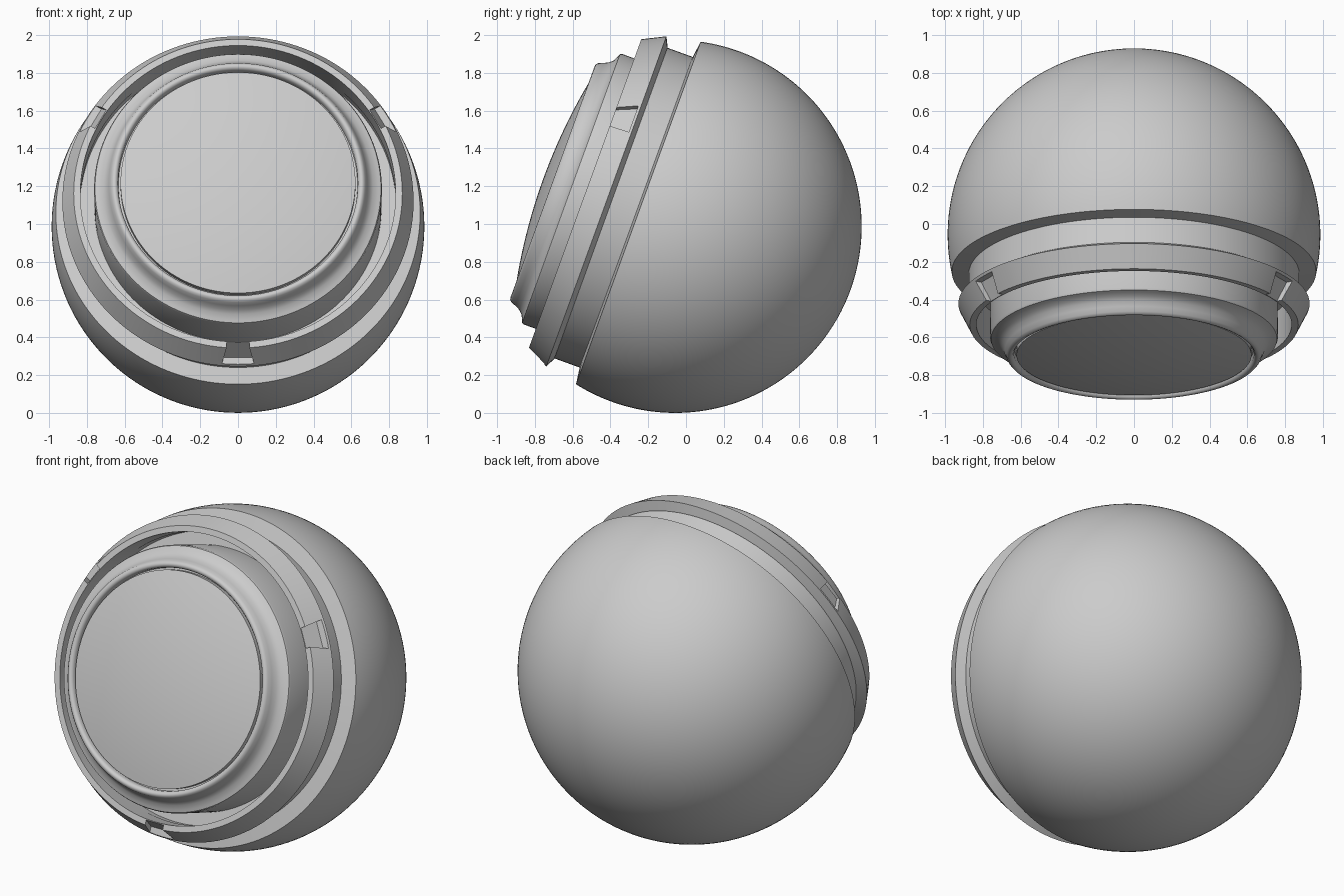
import bpy, bmesh
from math import pi, sin, cos, asin, sqrt, radians
from mathutils import Matrix, Vector

if "Cube" in bpy.data.objects:
    bpy.data.objects.remove(bpy.data.objects["Cube"])

R = 0.987                      # ball radius
SEG = 144
# Everything is turned around one axis, tilted 20 degrees up from the front
FRAME = Matrix.Translation((0, -0.057, R)) @ Matrix.Rotation(radians(70), 4, 'X')


def make_object(name, bm, angle=25):
    bmesh.ops.recalc_face_normals(bm, faces=bm.faces)
    me = bpy.data.meshes.new(name)
    bm.to_mesh(me)
    bm.free()
    ob = bpy.data.objects.new(name, me)
    bpy.context.collection.objects.link(ob)
    ob.matrix_world = FRAME
    smooth(ob, angle)
    return ob


def smooth(ob, angle=25):
    bpy.ops.object.select_all(action='DESELECT')
    ob.select_set(True)
    bpy.context.view_layer.objects.active = ob
    bpy.ops.object.shade_smooth_by_angle(angle=radians(angle))


def lathe(name, profile, closed=False, angle=25):
    """Revolve (radius, height) points around the local Z axis."""
    bm = bmesh.new()
    rings = []
    for r, u in profile:
        if r < 1e-6:
            rings.append([bm.verts.new((0, 0, u))] * SEG)
        else:
            rings.append([bm.verts.new((r * cos(2 * pi * i / SEG), r * sin(2 * pi * i / SEG), u))
                          for i in range(SEG)])
    pairs = list(zip(rings, rings[1:]))
    if closed:
        pairs.append((rings[-1], rings[0]))
    for a, b in pairs:
        for i in range(SEG):
            j = (i + 1) % SEG
            quad = list(dict.fromkeys((a[i], a[j], b[j], b[i])))
            bm.faces.new(quad)
    return make_object(name, bm, angle)


# Ball with its flat front rim, the neck and the groove floor
cut = asin(0.208 / R)
arc = [(R * cos(t), R * sin(t)) for t in
       (-pi / 2 + (cut + pi / 2) * k / 56 for k in range(57))]
arc[0] = (0, -R)
lathe("ball_body", arc + [(0.875, 0.22), (0.875, 0.372), (0.837, 0.372), (0.837, 0.30), (0, 0.30)])

# Outer ring standing on the neck
ring = lathe("outer_ring", [(0.835, 0.362), (0.878, 0.362), (0.930, 0.388),
                            (0.870, 0.508), (0.835, 0.508)], closed=True)

# Three tapered notches cut into the ring
for deg in (-90, 30, 150):
    bm = bmesh.new()
    corners = []
    for u, w, floor in ((0.402, 0.085, 0.884), (0.53, 0.055, 0.830)):
        corners.append([bm.verts.new(Matrix.Rotation(radians(deg), 3, 'Z') @ Vector(p)) for p in
                        ((floor, -w, u), (floor, w, u), (1.0, w, u), (1.0, -w, u))])
    lo, hi = corners
    bm.faces.new(lo)
    bm.faces.new(hi)
    for i in range(4):
        j = (i + 1) % 4
        bm.faces.new((lo[i], lo[j], hi[j], hi[i]))
    cutter = make_object("notch_cutter", bm)
    cutter.hide_render = True
    mod = ring.modifiers.new("notch", 'BOOLEAN')
    mod.operation = 'DIFFERENCE'
    mod.solver = 'EXACT'
    mod.object = cutter
    bpy.context.view_layer.objects.active = ring
    bpy.ops.object.modifier_apply(modifier=mod.name)
    bpy.data.objects.remove(cutter)
smooth(ring)

# Inner barrel with a flared front and a rolled lip
lathe("lens_barrel", [(0.76, 0.28), (0.762, 0.575), (0.757, 0.587), (0.742, 0.593), (0.715, 0.606),
                      (0.697, 0.625), (0.684, 0.652), (0.674, 0.677), (0.664, 0.688), (0.654, 0.691),
                      (0.643, 0.687), (0.635, 0.675), (0.633, 0.645), (0, 0.645)], angle=40)

# Gently domed lens
edge, rise = 0.622, 0.065
big = (edge ** 2 + rise ** 2) / (2 * rise)
dome = [(edge * k / 16, 0.678 + rise - big + sqrt(big ** 2 - (edge * k / 16) ** 2))
        for k in range(16, -1, -1)]
lathe("lens", [(edge, 0.64)] + dome)
